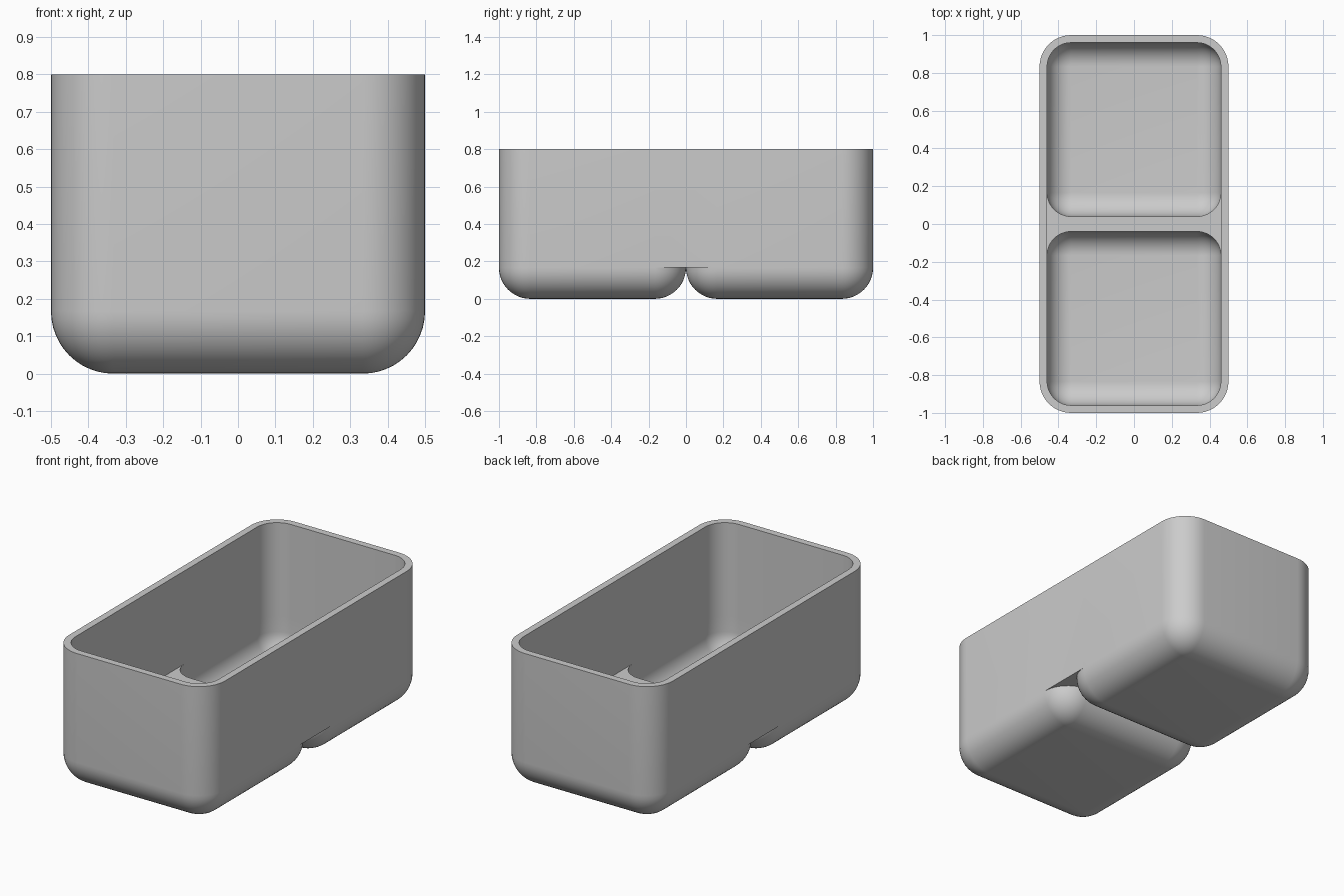
import bpy, bmesh, math

cube = bpy.data.objects.get("Cube")
if cube:
    bpy.data.objects.remove(cube)

STEPS = 12           # segments per rounded corner
TOP = 0.8            # rim height
LEDGE = 0.26         # top of the divider between the pockets
RADIUS = 0.167       # outer corner and foot rounding
WALL = 0.04

bm = bmesh.new()


def cell_ring(half, radius):
    """Rounded square around the back cell, starting at its inner +x corner."""
    points = []
    for corner, (sx, sy) in enumerate([(1, -1), (1, 1), (-1, 1), (-1, -1)]):
        for i in range(STEPS + 1):
            a = math.radians(90 * (corner - 1 + i / STEPS))
            points.append((sx * (half - radius) + radius * math.cos(a),
                           0.5 + sy * (half - radius) + radius * math.sin(a)))
    return points


def wall_ring(half, radius):
    """Rounded rectangle around both cells."""
    side = cell_ring(half, radius)[STEPS:-STEPS]
    return side + [(-x, -y) for x, y in side]


def add_ring(points, z, flip=1):
    return [bm.verts.new((x, y * flip, z)) for x, y in points]


def bridge(a, b):
    for i in range(len(a)):
        j = (i + 1) % len(a)
        bm.faces.new((a[i], a[j], b[j], b[i]))


def bowl(half, radius, floor, top):
    """Two round-bottomed square bowls, front and back."""
    for flip in (1, -1):
        rings = []
        for i in range(STEPS + 1):
            a = math.radians(90 * i / STEPS)
            inset = radius * (1 - math.sin(a))
            points = cell_ring(half - inset, max(radius - inset, 1e-7))
            rings.append(add_ring(points, floor + radius * (1 - math.cos(a)), flip))
        if top > floor + radius + 1e-4:
            rings.append(add_ring(cell_ring(half, radius), top, flip))
        bm.faces.new(rings[0])
        for low, high in zip(rings, rings[1:]):
            bridge(low, high)


def web(half, radius, z):
    """Flat strip joining the inner corners of the two cells."""
    ring = cell_ring(half, radius)
    strip = ring[-STEPS - 1:] + ring[:STEPS + 1]
    back, front = add_ring(strip, z), add_ring(strip, z, -1)
    for i in range(len(strip) - 1):
        bm.faces.new((back[i], back[i + 1], front[i + 1], front[i]))


# Feet and the webs between them
bowl(0.5, RADIUS, 0, RADIUS)
web(0.5, RADIUS, RADIUS)

# Pockets and the divider ledge
bowl(0.5 - WALL, RADIUS - WALL, WALL, LEDGE)
web(0.5 - WALL, RADIUS - WALL, LEDGE)

# Outer wall, rim and inner wall
outer = wall_ring(0.5, RADIUS)
inner = wall_ring(0.5 - WALL, RADIUS - WALL)
rings = [add_ring(outer, RADIUS), add_ring(outer, TOP),
         add_ring(inner, TOP), add_ring(inner, LEDGE)]
for a, b in zip(rings, rings[1:]):
    bridge(a, b)

# Weld the parts and drop collapsed faces where the feet touch
bmesh.ops.remove_doubles(bm, verts=bm.verts, dist=1e-5)
bmesh.ops.dissolve_degenerate(bm, edges=bm.edges, dist=1e-5)
flat = [f for f in bm.faces if f.calc_area() < 1e-9]
bmesh.ops.delete(bm, geom=flat, context="FACES")
bmesh.ops.recalc_face_normals(bm, faces=bm.faces)

mesh = bpy.data.meshes.new("storage_bin")
bm.to_mesh(mesh)
bm.free()
storage_bin = bpy.data.objects.new("storage_bin", mesh)
bpy.context.collection.objects.link(storage_bin)

# Plain grey plastic
grey = bpy.data.materials.new("grey plastic")
grey.use_nodes = True
colour = (0.6, 0.6, 0.6, 1)
grey.diffuse_color = colour
grey.node_tree.nodes["Principled BSDF"].inputs["Base Color"].default_value = colour
mesh.materials.append(grey)

# Smooth curves, crisp rims
bpy.ops.object.select_all(action="DESELECT")
storage_bin.select_set(True)
bpy.context.view_layer.objects.active = storage_bin
bpy.ops.object.shade_smooth_by_angle(angle=math.radians(30))
